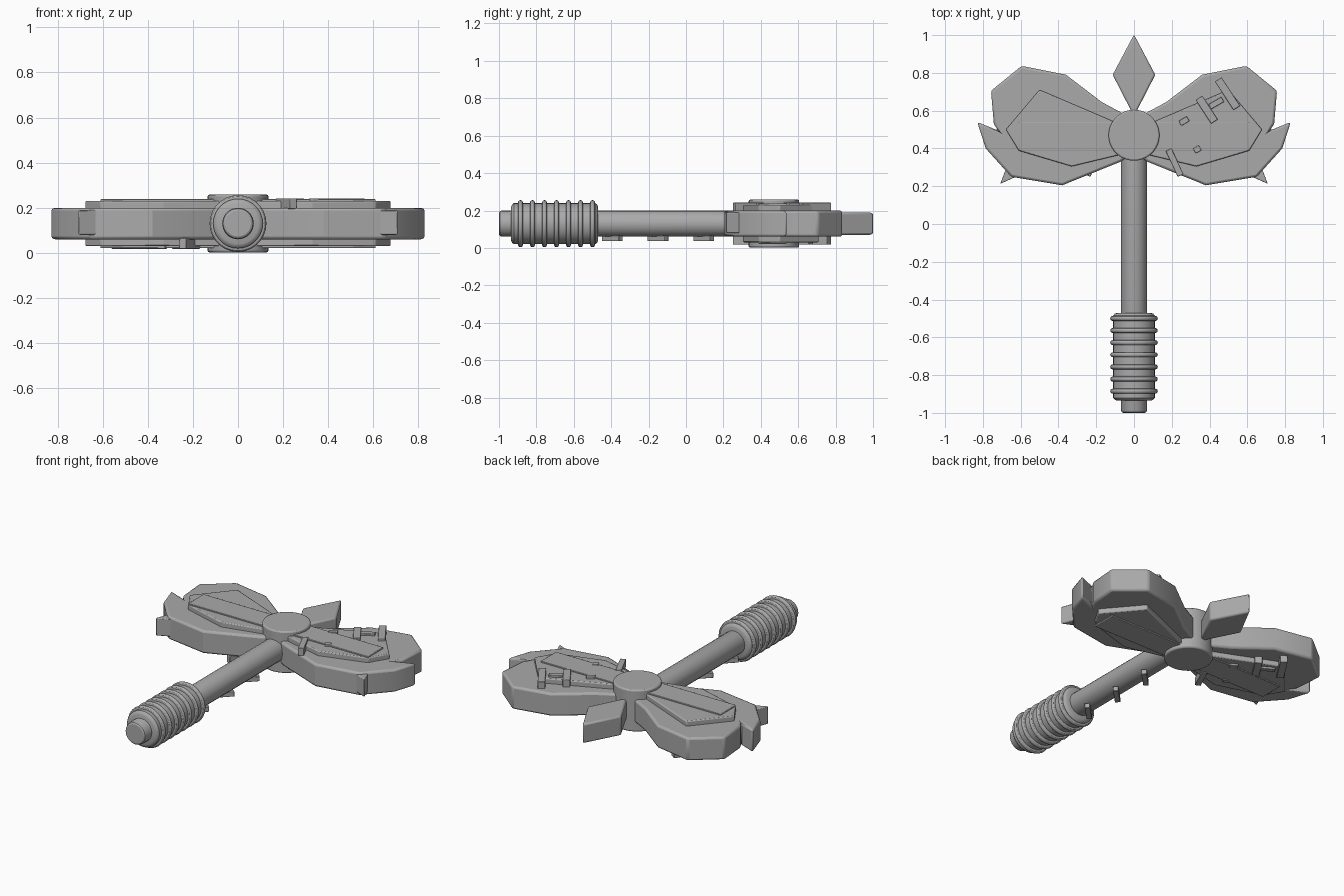
import bpy, bmesh, math
from mathutils import Matrix

if "Cube" in bpy.data.objects:
    bpy.data.objects.remove(bpy.data.objects["Cube"])

ZC = 0.13      # mid-plane of the axe
HUB_Y = 0.47

steel = bpy.data.materials.new("grey steel")
steel.diffuse_color = (0.4, 0.4, 0.4, 1)
steel.use_nodes = True
steel.node_tree.nodes["Principled BSDF"].inputs["Base Color"].default_value = steel.diffuse_color


def finish(name, bm, bevel=0.0, segments=2):
    bmesh.ops.recalc_face_normals(bm, faces=bm.faces)
    me = bpy.data.meshes.new(name)
    bm.to_mesh(me)
    bm.free()
    ob = bpy.data.objects.new(name, me)
    bpy.context.collection.objects.link(ob)
    me.materials.append(steel)
    if bevel:
        mod = ob.modifiers.new("edge", 'BEVEL')
        mod.width, mod.segments = bevel, segments
        mod.limit_method, mod.angle_limit = 'ANGLE', math.radians(35)
    bpy.ops.object.select_all(action='DESELECT')
    bpy.context.view_layer.objects.active = ob
    ob.select_set(True)
    bpy.ops.object.shade_smooth_by_angle(angle=math.radians(30))
    return ob


def slab(name, pts, z0, z1, bevel=0.0, side=1):
    """Flat outline extruded from z0 to z1, optionally mirrored in x."""
    bm = bmesh.new()
    face = bm.faces.new([bm.verts.new((side * x, y, z0)) for x, y in pts])
    ext = bmesh.ops.extrude_face_region(bm, geom=[face])
    verts = [v for v in ext["geom"] if isinstance(v, bmesh.types.BMVert)]
    bmesh.ops.translate(bm, verts=verts, vec=(0, 0, z1 - z0))
    return finish(name, bm, bevel)


def strip(name, x, y, length, width, angle, z0, z1):
    """Thin rectangular bar lying flat, turned by angle in degrees."""
    c, s = math.cos(math.radians(angle)), math.sin(math.radians(angle))
    l, w = length / 2, width / 2
    pts = [(x + a * c - b * s, y + a * s + b * c)
           for a, b in ((-l, -w), (l, -w), (l, w), (-l, w))]
    return slab(name, pts, z0, z1, 0.003)


def lathe_y(name, profile, sides):
    """Profile of (y, radius) turned around the handle axis."""
    bm = bmesh.new()
    rings = []
    for y, r in profile:
        rings.append([bm.verts.new((r * math.cos(2 * math.pi * i / sides), y,
                                    ZC + r * math.sin(2 * math.pi * i / sides)))
                      for i in range(sides)])
    for a, b in zip(rings, rings[1:]):
        for i in range(sides):
            j = (i + 1) % sides
            bm.faces.new((a[i], a[j], b[j], b[i]))
    bm.faces.new(rings[0])
    bm.faces.new(rings[-1])
    return finish(name, bm)


# Handle shaft with rounded butt
lathe_y("handle", [(-1, 0.058), (-0.995, 0.066), (-0.985, 0.07), (0.45, 0.07)], 20)

# Grip sleeve and its raised rings
lathe_y("grip", [(-0.935, 0.09), (-0.93, 0.102), (-0.92, 0.11),
                 (-0.485, 0.11), (-0.475, 0.102), (-0.47, 0.09)], 28)
for k in range(7):
    y = -0.885 + 0.0642 * k
    prof = [(y + 0.013 * math.sin(t), 0.113 + 0.013 * math.cos(t))
            for t in (math.radians(a) for a in range(-90, 91, 30))]
    lathe_y(f"grip_ring_{k + 1}", prof, 28)

# Central hub
bm = bmesh.new()
bmesh.ops.create_cone(bm, cap_ends=True, segments=36, radius1=0.135, radius2=0.135,
                      depth=0.256, matrix=Matrix.Translation((0, HUB_Y, ZC)))
finish("hub", bm, 0.008)

# Diamond spike on top of the head
slab("diamond_spike", [(0, 1.003), (0.113, 0.79), (0, 0.57), (-0.113, 0.79)],
     0.07, 0.19, 0.01)

blade = [(0.03, 0.57), (0.17, 0.61), (0.36, 0.79), (0.595, 0.837), (0.757, 0.705),
         (0.742, 0.53), (0.72, 0.495), (0.83, 0.54), (0.785, 0.40), (0.65, 0.25),
         (0.38, 0.205), (0.07, 0.33), (0.03, 0.36)]
blade[1] = (0.17, 0.645)
panel = [(0.08, 0.53), (0.16, 0.565), (0.5, 0.71), (0.678, 0.5), (0.61, 0.388),
         (0.33, 0.305), (0.08, 0.365)]
rim_spike = [(0.58, 0.27), (0.66, 0.34), (0.708, 0.213)]

# Blades and lower spikes on both sides
for side, tag in ((1, "right"), (-1, "left")):
    slab(f"{tag}_blade", blade, 0.06, 0.20, 0.016, side)
    slab(f"{tag}_rim_spike", rim_spike, 0.08, 0.19, 0.005, side)

# Raised panels, cross bar and rune strips on both faces
runes = [(0.495, 0.69, 0.18, 0.042, -57), (0.385, 0.605, 0.15, 0.042, -57),
         (0.435, 0.64, 0.08, 0.03, 30), (0.265, 0.545, 0.05, 0.03, 30),
         (0.335, 0.395, 0.035, 0.03, 30), (0.215, 0.325, 0.15, 0.034, -65)]
for up, face in ((1, "top"), (-1, "under")):
    def level(d):
        return ZC + up * d
    for side, tag in ((1, "right"), (-1, "left")):
        slab(f"{face}_{tag}_panel", panel, level(0.06), level(0.10), 0.006, side)
    strip(f"{face}_cross_bar", 0, 0.463, 1.22, 0.15, 0, level(0.06), level(0.108))
    for i, (x, y, l, w, a) in enumerate(runes):
        strip(f"{face}_rune_{i + 1}", up * x, y, l, w, up * a,
              level(0.065), level(0.112))

# Small strips under the handle
for i, y in enumerate((-0.395, -0.15, 0.095)):
    strip(f"handle_rune_{i + 1}", 0, y, 0.13, 0.03, 45, 0.036, 0.066)
